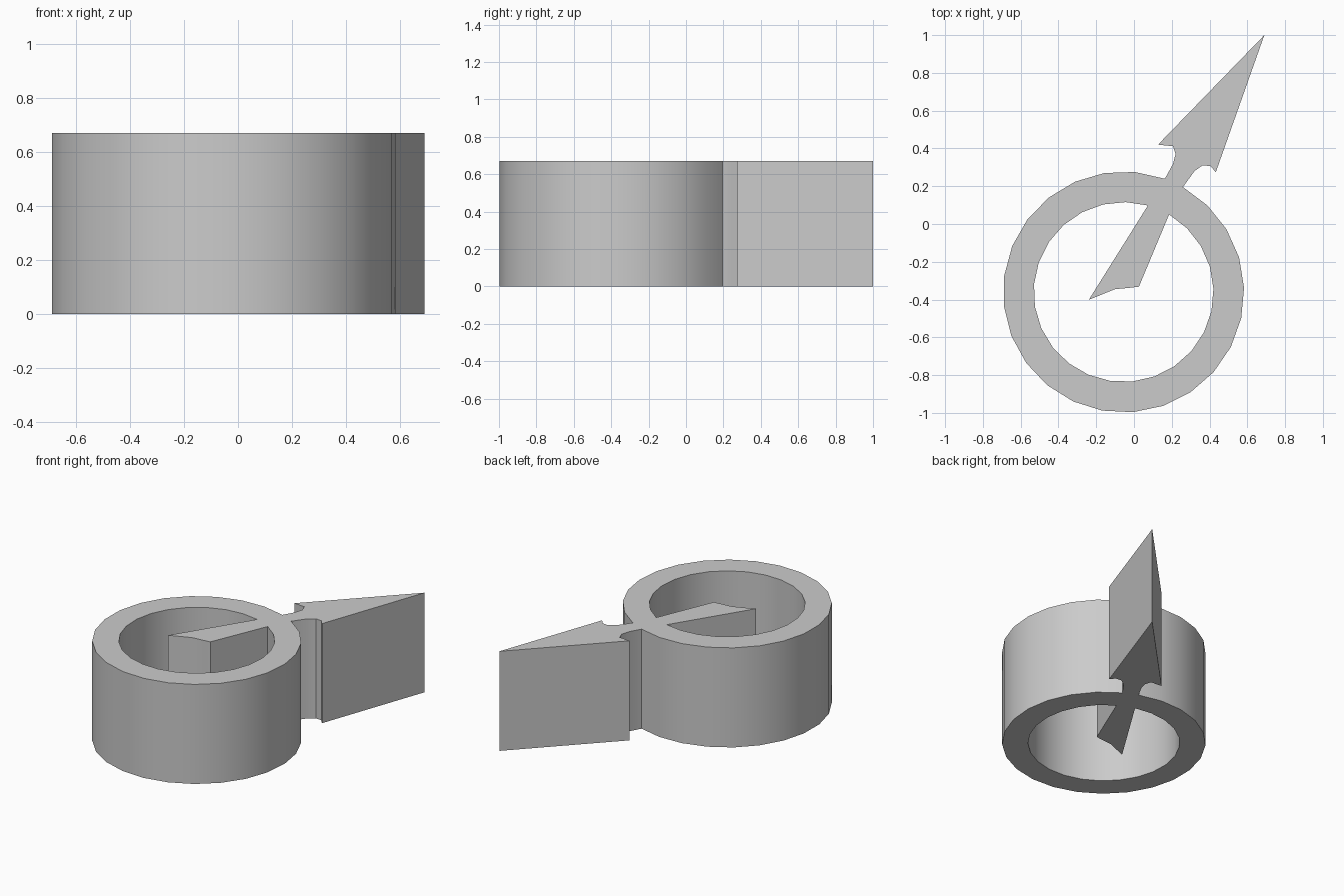
import bpy
import bmesh
from math import cos, sin, radians

HEIGHT = 0.67
CENTRE = (-0.055, -0.36)

cube = bpy.data.objects.get("Cube")
if cube:
    bpy.data.objects.remove(cube)


def arc(radius, start, end, steps):
    """Points along a circle about the ring centre, angles in degrees."""
    angles = [radians(start + (end - start) * i / steps) for i in range(steps + 1)]
    return [(CENTRE[0] + radius * cos(a), CENTRE[1] + radius * sin(a)) for a in angles]


# Outer outline: ring rim running into the neck and barbed arrow head
arrow_head = [(0.32, 0.28), (0.364, 0.311), (0.406, 0.306), (0.433, 0.274),
              (0.69, 1.0), (0.127, 0.42), (0.206, 0.412), (0.22, 0.37), (0.206, 0.317)]
outer = arc(0.638, 70, 420.5, 24) + arrow_head

# Inner outline: ring bore running into the pointed tail
tail = [(0.026, -0.332), (-0.026, -0.338), (-0.1, -0.345), (-0.239, -0.401)]
inner = arc(0.476, 74.3, 419.6, 24) + tail

# Fill between the outlines and raise the shape
bm = bmesh.new()
edges = []
for loop in (outer, inner):
    verts = [bm.verts.new((x, y, 0)) for x, y in loop]
    edges += [bm.edges.new((v, verts[i - 1])) for i, v in enumerate(verts)]
bmesh.ops.triangle_fill(bm, use_beauty=True, use_dissolve=False, edges=edges)
raised = bmesh.ops.extrude_face_region(bm, geom=bm.faces[:], use_keep_orig=True)
top = [g for g in raised["geom"] if isinstance(g, bmesh.types.BMVert)]
bmesh.ops.translate(bm, verts=top, vec=(0, 0, HEIGHT))
bmesh.ops.recalc_face_normals(bm, faces=bm.faces[:])

mesh = bpy.data.meshes.new("ring_with_arrow")
bm.to_mesh(mesh)
bm.free()
body = bpy.data.objects.new("ring_with_arrow", mesh)
bpy.context.collection.objects.link(body)

# Plain grey
grey = bpy.data.materials.new("light_grey")
grey.use_nodes = True
colour = (0.6, 0.6, 0.6, 1)
grey.diffuse_color = colour
grey.node_tree.nodes["Principled BSDF"].inputs["Base Color"].default_value = colour
mesh.materials.append(grey)

# Smooth rim, crisp corners
bpy.ops.object.select_all(action="DESELECT")
body.select_set(True)
bpy.context.view_layer.objects.active = body
bpy.ops.object.shade_smooth_by_angle(angle=radians(30))
